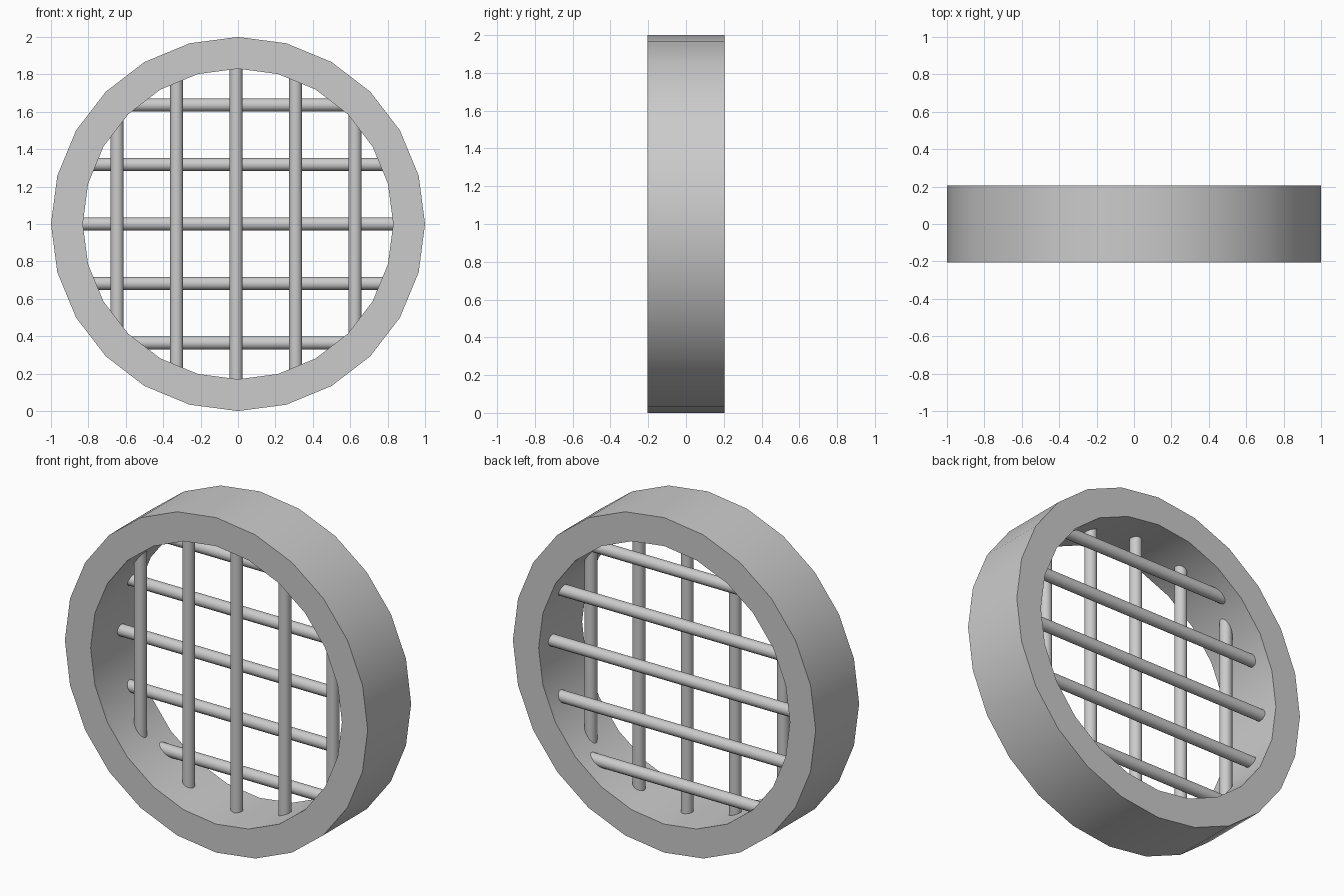
import bpy, bmesh, math

if "Cube" in bpy.data.objects:
    bpy.data.objects.remove(bpy.data.objects["Cube"])

SIDES, OUTER, INNER, HALF_DEPTH = 24, 1.0, 0.83, 0.205
BAR_R, STEP = 0.035, 0.318


def smooth(obj):
    bpy.ops.object.select_all(action='DESELECT')
    obj.select_set(True)
    bpy.context.view_layer.objects.active = obj
    bpy.ops.object.shade_smooth_by_angle(angle=math.radians(35))


# Round frame: a rectangular section swept around the y axis
bm = bmesh.new()
section = [(OUTER, -HALF_DEPTH), (OUTER, HALF_DEPTH),
           (INNER, HALF_DEPTH), (INNER, -HALF_DEPTH)]
rings = []
for i in range(SIDES):
    a = 2 * math.pi * i / SIDES
    rings.append([bm.verts.new((r * math.cos(a), y, 1 + r * math.sin(a))) for r, y in section])
for i in range(SIDES):
    p, q = rings[i], rings[(i + 1) % SIDES]
    for j in range(4):
        k = (j + 1) % 4
        bm.faces.new((p[j], p[k], q[k], q[j]))
bmesh.ops.recalc_face_normals(bm, faces=bm.faces)
mesh = bpy.data.meshes.new("round_frame")
bm.to_mesh(mesh)
bm.free()
frame = bpy.data.objects.new("round_frame", mesh)
bpy.context.collection.objects.link(frame)
smooth(frame)


# Round bar whose ends are buried in the frame
def bar(name, location, rotation, offset):
    half = math.sqrt(0.88 ** 2 - offset ** 2)
    bpy.ops.mesh.primitive_cylinder_add(vertices=16, radius=BAR_R, depth=2 * half,
                                        location=location, rotation=rotation)
    obj = bpy.context.object
    obj.name = name
    smooth(obj)


# Crossing grille: uprights in the middle plane, crossbars behind them
for i in range(-2, 3):
    x = i * STEP - 0.01
    bar(f"upright_bar_{i + 3}", (x, 0.003, 1), (0, 0, 0), x)
    z = i * STEP
    bar(f"cross_bar_{i + 3}", (0, 0.08, 1 + z), (0, math.pi / 2, 0), z)
